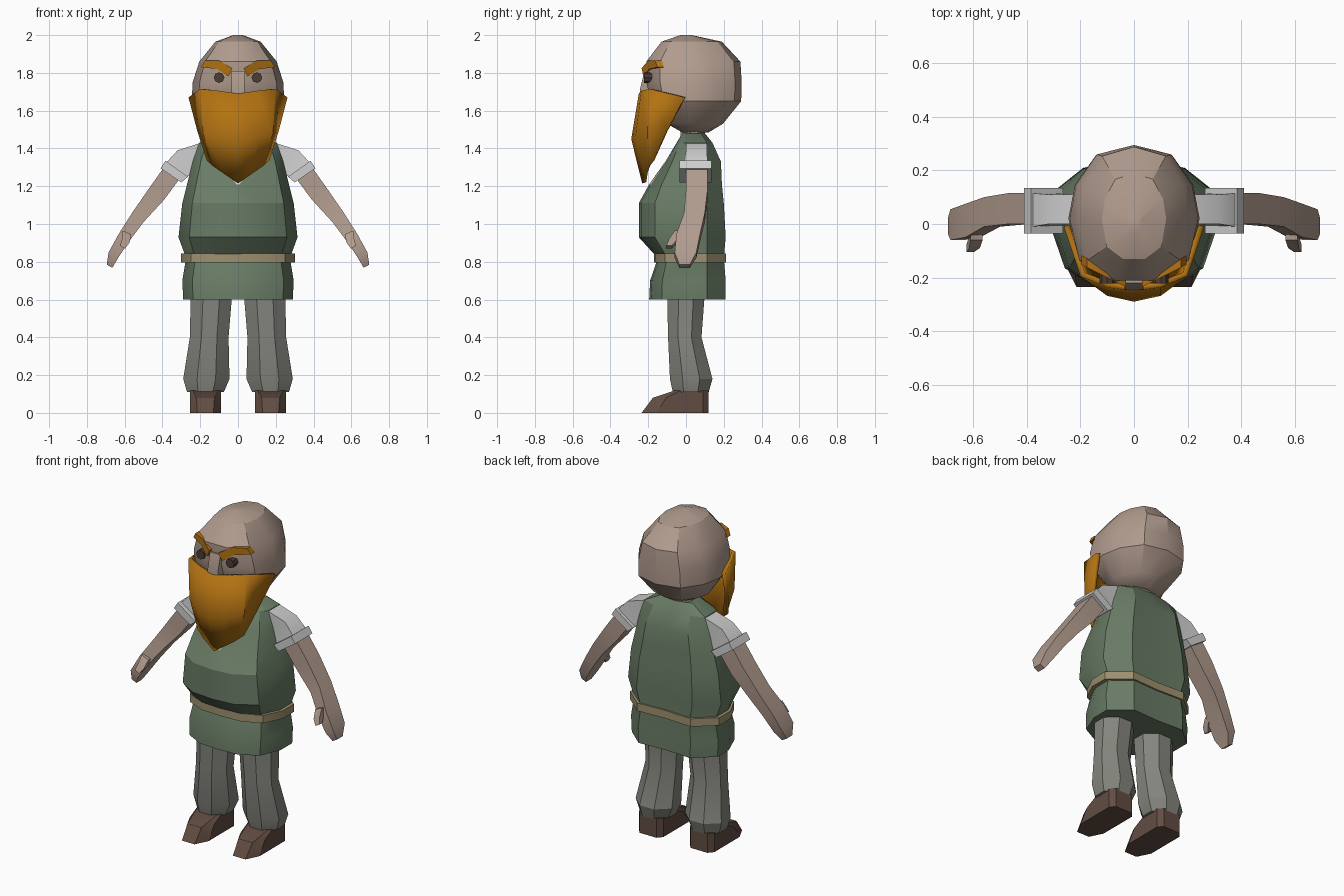
import bpy, bmesh, math

if "Cube" in bpy.data.objects:
    bpy.data.objects.remove(bpy.data.objects["Cube"])


def material(name, rgb):
    m = bpy.data.materials.new(name)
    m.diffuse_color = (*rgb, 1)
    m.use_nodes = True
    m.node_tree.nodes["Principled BSDF"].inputs["Base Color"].default_value = m.diffuse_color
    return m


SKIN = material("skin", (.44, .33, .27))
ORANGE = material("orange_hair", (.45, .17, .006))
GREEN = material("green_cloth", (.14, .20, .13))
SHIRT = material("pale_shirt", (.62, .62, .62))
GREY = material("grey_trousers", (.23, .235, .205))
BELT = material("tan_belt", (.34, .28, .16))
SHOE = material("brown_leather", (.12, .073, .054))
EYE = material("dark_eye", (.07, .045, .035))


def loft(name, rings, mat, mirror=False, closed=True):
    """Skin equal-length rings of points; closed rings get end caps."""
    bm = bmesh.new()
    rows = [[bm.verts.new(p) for p in r] for r in rings]
    n = len(rows[0])
    for a, b in zip(rows, rows[1:]):
        for i in range(n if closed else n - 1):
            j = (i + 1) % n
            bm.faces.new((a[i], a[j], b[j], b[i]))
    if closed:
        bm.faces.new(rows[0][::-1])
        bm.faces.new(rows[-1])
    bmesh.ops.recalc_face_normals(bm, faces=bm.faces)
    me = bpy.data.meshes.new(name)
    bm.to_mesh(me)
    bm.free()
    me.materials.append(mat)
    ob = bpy.data.objects.new(name, me)
    bpy.context.collection.objects.link(ob)
    if mirror:
        ob.modifiers.new("mirror", 'MIRROR').use_mirror_merge = False
    return ob


def sym(half):
    """Complete a front-to-back half ring across x = 0."""
    return half + [(-x, y, z) for x, y, z in half[-2:0:-1]]


def torso_ring(z, w, yf, yb, f=.45):
    side = min(.11, yb * .8)
    return sym([(0, yf, z), (f * w, yf * .95, z), (.82 * w, yf * .66, z), (w, 0, z),
                (w, side, z), (.6 * w, yb, z), (0, yb * .96, z)])


def head_ring(z, w, yf, yb):
    return sym([(0, yf, z), (.35 * w, yf, z), (.85 * w, yf * .65, z), (w, .02, z),
                (.9 * w, .5 * yb, z), (.58 * w, .88 * yb, z), (0, yb, z)])


def limb_ring(xo, zo, xi, zi, y0, y1):
    """Rectangular section between an outer and an inner edge."""
    return [(xo, y0, zo), (xo, y1, zo), (xi, y1, zi), (xi, y0, zi)]


def octagon(z, x0, x1, y0, y1, c=.3):
    dx, dy = c * (x1 - x0), c * (y1 - y0)
    return [(x0 + dx, y0, z), (x1 - dx, y0, z), (x1, y0 + dy, z), (x1, y1 - dy, z),
            (x1 - dx, y1, z), (x0 + dx, y1, z), (x0, y1 - dy, z), (x0, y0 + dy, z)]


# Tunic with a pale V at the neck
tunic = loft("tunic", [torso_ring(*r) for r in (
    (.60, .29, -.195, .21), (.70, .295, -.19, .21), (.82, .275, -.15, .20),
    (.93, .315, -.25, .21), (1.11, .295, -.25, .20), (1.21, .27, -.195, .19, .03),
    (1.33, .24, -.11, .185, .4), (1.43, .205, -.05, .14, .55), (1.48, .10, -.02, .10, .8))], GREEN)
tunic.data.materials.append(SHIRT)
for p in tunic.data.polygons:
    verts = [tunic.data.vertices[i].co for i in p.vertices]
    if min(v.z for v in verts) > 1.2 and len(verts) == 4 and p.center.y < 0 \
            and min(abs(v.x) for v in verts) < .001:
        p.material_index = 1

# Belt
loft("belt", [torso_ring(.795, .302, -.17, .213), torso_ring(.843, .302, -.17, .213)], BELT)

# Neck and head
loft("neck", [octagon(1.42, -.08, .08, -.03, .10), octagon(1.56, -.08, .08, -.03, .10)], SKIN)
loft("head", [head_ring(*r) for r in (
    (1.485, .08, -.02, .12), (1.53, .165, -.10, .195), (1.65, .245, -.185, .292),
    (1.75, .24, -.21, .295), (1.86, .205, -.21, .288), (1.965, .12, -.13, .19),
    (2.0, .025, -.03, .03))], SKIN)

# Nose
loft("nose", [[(-.035, y0, z), (.035, y0, z), (.035, -.17, z), (-.035, -.17, z)]
              for z, y0 in ((1.66, -.24), (1.71, -.245), (1.81, -.22))], SKIN)

# Eyes
loft("eye", [[(.10 + .028 * math.cos(a), y, 1.775 + .028 * math.sin(a))
              for a in (math.tau * i / 8 for i in range(8))] for y in (-.222, -.17)], EYE, True)

# Eyebrows
BROW = [(.03, 1.825), (.05, 1.78), (.11, 1.82), (.195, 1.83), (.175, 1.865), (.10, 1.865)]
loft("eyebrow", [[(x, -.25 + .5 * x + d, z) for x, z in BROW] for d in (0, .035)], ORANGE, True)

# Beard shell
half_rows = [
    [(0, -.25, 1.69), (.10, -.237, 1.705), (.20, -.195, 1.715), (.262, -.01, 1.67)],
    [(0, -.29, 1.45), (.10, -.268, 1.46), (.185, -.205, 1.48), (.215, -.105, 1.49)],
    [(0, -.232, 1.215), (.08, -.222, 1.27), (.13, -.205, 1.305), (.165, -.175, 1.335)]]
beard = loft("beard", [[(-x, y, z) for x, y, z in r[:0:-1]] + r for r in half_rows],
             ORANGE, closed=False)
# Make the shell thick towards the face
bm = bmesh.new()
bm.from_mesh(beard.data)
if sum(f.normal.y for f in bm.faces) > 0:
    bmesh.ops.reverse_faces(bm, faces=bm.faces)
bm.to_mesh(beard.data)
bm.free()
solid = beard.modifiers.new("thickness", 'SOLIDIFY')
solid.thickness, solid.offset = .022, -1

# Sleeves and cuffs
loft("sleeve", [limb_ring(.18, 1.435, .20, 1.27, .0, .11), limb_ring(.32, 1.39, .25, 1.26, .0, .11),
                limb_ring(.38, 1.325, .285, 1.245, -.01, .115)], SHIRT, True)
loft("cuff", [limb_ring(.384, 1.335, .265, 1.25, -.035, .135),
              limb_ring(.41, 1.295, .30, 1.22, -.035, .135)], SHIRT, True)

# Arms with hands
loft("arm", [limb_ring(*r) for r in (
    (.385, 1.31, .305, 1.245, .0, .115), (.47, 1.19, .39, 1.13, .0, .115),
    (.56, 1.06, .50, 1.01, -.01, .10), (.63, .95, .575, .91, -.05, .075),
    (.685, .85, .635, .82, -.06, .055), (.695, .785, .665, .768, -.035, .02))], SKIN, True)

# Thumbs
loft("thumb", [limb_ring(.61, .965, .565, .945, -.06, -.01),
               limb_ring(.615, .92, .575, .90, -.09, -.045),
               limb_ring(.625, .885, .598, .87, -.105, -.075)], SKIN, True)

# Trouser legs
loft("trouser_leg", [octagon(*r) for r in (
    (.64, .03, .25, -.10, .10), (.40, .05, .255, -.095, .082),
    (.18, .045, .29, -.085, .14), (.11, .075, .27, -.07, .12))], GREY, True)

# Shoes


def shoe_ring(z, toe, c):
    return [(.09 + c, toe, z), (.255 - c, toe, z), (.255, toe + 2 * c, z), (.255, .09, z),
            (.23, .12, z), (.115, .12, z), (.09, .09, z), (.09, toe + 2 * c, z)]


loft("shoe", [shoe_ring(0, -.235, .04), shoe_ring(.08, -.175, .035),
              shoe_ring(.118, -.06, .015)], SHOE, True)

# Soft shading with crisp edges
bpy.ops.object.select_all(action='SELECT')
bpy.context.view_layer.objects.active = beard
bpy.ops.object.shade_smooth_by_angle(angle=math.radians(30))
